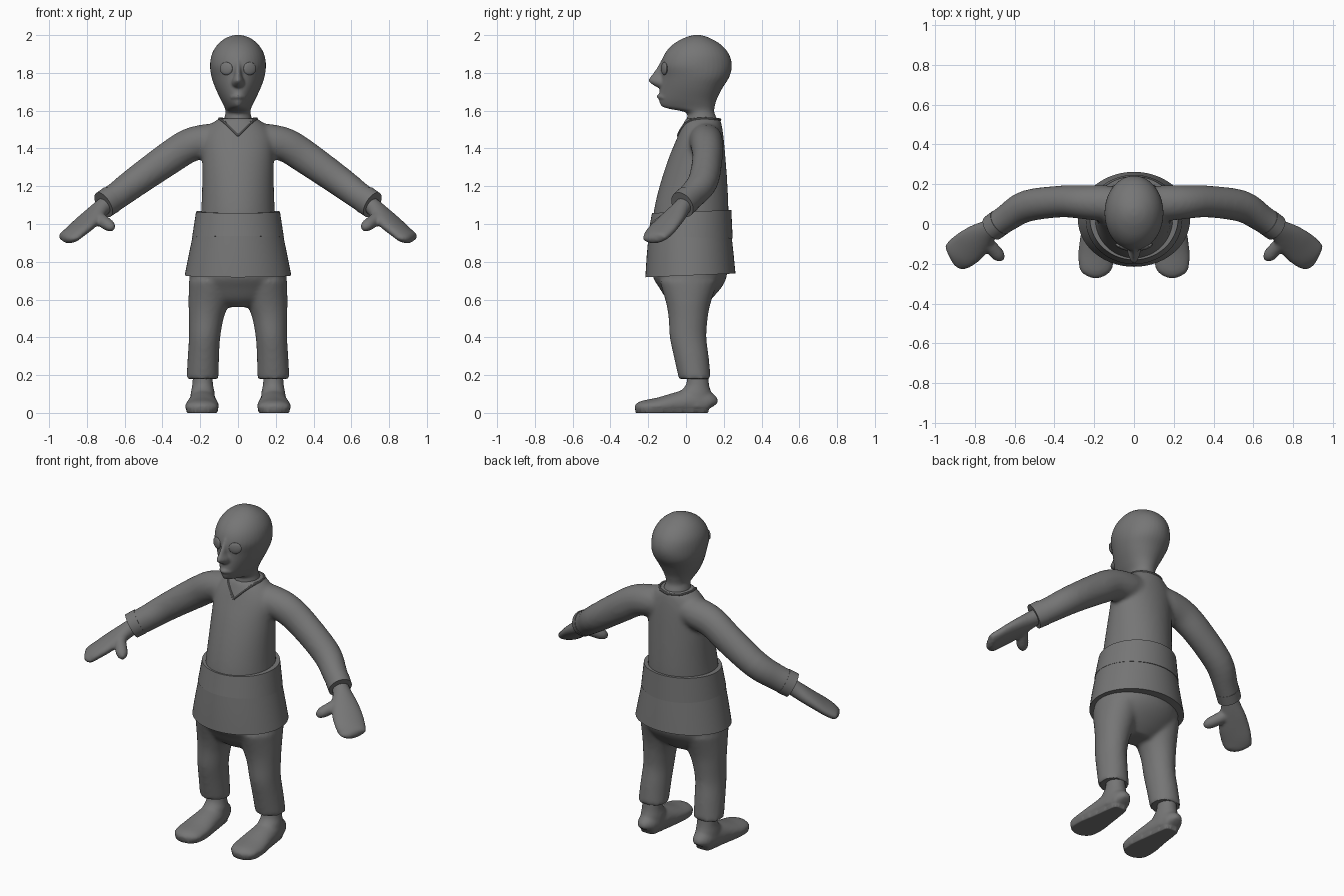
import bpy, bmesh, math
from mathutils import Vector

grey = bpy.data.materials.new("plain grey")
grey.diffuse_color = (0.18, 0.18, 0.18, 1)


def spline(secs, k):
    """Catmull-Rom interpolation of section tuples."""
    out = []
    for i in range(len(secs) - 1):
        p = [secs[min(max(j, 0), len(secs) - 1)] for j in (i - 1, i, i + 1, i + 2)]
        for s in range(k):
            t = s / k
            out.append([0.5 * (2 * b + (c - a) * t + (2 * a - 5 * b + 4 * c - d) * t * t
                               + (3 * b - a - 3 * c + d) * t ** 3) for a, b, c, d in zip(*p)])
    return out + [list(secs[-1])]


def skin(bm, rings):
    """Join rings of points into a closed solid."""
    vs = [[bm.verts.new(p) for p in r] for r in rings]
    n = len(vs[0])
    for a, b in zip(vs, vs[1:]):
        for i in range(n):
            bm.faces.new((a[i], a[(i + 1) % n], b[(i + 1) % n], b[i]))
    bm.faces.new(vs[0])
    bm.faces.new(vs[-1])


def stack(bm, secs, cx=0, k=4, n=40):
    """Level sections: (z, x offset, half width, front y, back y, egg taper, tilt)."""
    rings = []
    for z, x, rx, y0, y1, egg, tilt in spline(secs, k):
        ring = []
        for i in range(n):
            a = 2 * math.pi * i / n
            s = math.sin(a)
            ring.append((cx * x + rx * math.cos(a) * (1 + egg * s),
                         (y0 + y1) / 2 + (y1 - y0) / 2 * s, z + tilt * s))
        rings.append(ring)
    skin(bm, rings)


def tube(bm, secs, side=1, k=4, n=24):
    """Sections along a path: (x, y, z, horizontal radius, vertical radius)."""
    pts = spline(secs, k)
    cs = [Vector((p[0] * side, p[1], p[2])) for p in pts]
    rings = []
    for i, (c, p) in enumerate(zip(cs, pts)):
        t = (cs[min(i + 1, len(cs) - 1)] - cs[max(i - 1, 0)]).normalized()
        u = t.cross(Vector((0, 0, 1))).normalized()
        v = u.cross(t)
        rings.append([c + u * p[3] * math.cos(2 * math.pi * j / n)
                      + v * p[4] * math.sin(2 * math.pi * j / n) for j in range(n)])
    skin(bm, rings)


def finish(bm, name, voxel=0, smooth=4):
    """Make the object; with a voxel size its solids fuse into one soft skin."""
    bmesh.ops.recalc_face_normals(bm, faces=bm.faces)
    me = bpy.data.meshes.new(name)
    bm.to_mesh(me)
    bm.free()
    ob = bpy.data.objects.new(name, me)
    bpy.context.collection.objects.link(ob)
    bpy.context.view_layer.objects.active = ob
    bpy.ops.object.select_all(action='DESELECT')
    ob.select_set(True)
    if voxel:
        m = ob.modifiers.new("fuse", 'REMESH')
        m.mode, m.voxel_size = 'VOXEL', voxel
        bpy.ops.object.modifier_apply(modifier=m.name)
        m = ob.modifiers.new("soften", 'SMOOTH')
        m.factor, m.iterations = 0.5, smooth
        bpy.ops.object.modifier_apply(modifier=m.name)
    ob.data.materials.clear()
    ob.data.materials.append(grey)
    bpy.ops.object.shade_smooth_by_angle(angle=math.radians(40))
    return ob


# tunic: torso and sleeves fused
bm = bmesh.new()
stack(bm, [(0.95, 0, .205, -.18, .22, 0, 0), (1.07, 0, .195, -.17, .225, 0, 0),
           (1.2, 0, .19, -.14, .22, 0, 0), (1.34, 0, .19, -.095, .21, 0, 0),
           (1.45, 0, .19, -.05, .20, 0, 0), (1.52, 0, .15, -.02, .19, 0, 0),
           (1.56, 0, .10, .0, .18, 0, 0)])
for s in (1, -1):
    tube(bm, [(.06, .1, 1.45, .085, .085), (.16, .105, 1.44, .09, .09),
              (.26, .11, 1.415, .085, .09), (.37, .113, 1.345, .08, .088),
              (.54, .09, 1.225, .08, .08), (.64, .03, 1.15, .07, .074),
              (.705, -.015, 1.107, .066, .074)], s)
tunic = finish(bm, "tunic", .012, 8)

# neckline: a raised edge following the tunic, dipping to a V in front
bm = bmesh.new()
half = [(0, -.05, 1.47), (.045, -.025, 1.515), (.085, .01, 1.555), (.1, .09, 1.562),
        (.07, .16, 1.56), (0, .182, 1.552)]
for s in (1, -1):
    path = [tunic.closest_point_on_mesh(Vector((p[0] * s, p[1], p[2])))[1]
            for p in spline(half, 5)]
    tube(bm, [(p.x, p.y, p.z, .007, .007) for p in path], 1, 1, 8)
finish(bm, "neckline")

# sleeve cuffs
for s in (1, -1):
    bm = bmesh.new()
    tube(bm, [(.672, .009, 1.129, .068, .075), (.712, -.02, 1.102, .067, .074)], s, 1, 32)
    finish(bm, "cuff")

# sash and skirt of the tunic
bm = bmesh.new()
stack(bm, [(.93, 0, .243, -.202, .247, 0, -.006), (1.066, 0, .222, -.18, .24, 0, .008)], k=1, n=56)
finish(bm, "sash")
bm = bmesh.new()
stack(bm, [(.728, 0, .282, -.215, .262, 0, .01), (.83, 0, .262, -.208, .253, 0, 0),
           (.95, 0, .237, -.197, .24, 0, 0)], k=2, n=56)
finish(bm, "skirt")

# trousers: hips and two legs fused
bm = bmesh.new()
stack(bm, [(.56, 0, .10, -.05, .08, 0, 0), (.6, 0, .19, -.10, .13, 0, 0),
           (.66, 0, .24, -.14, .185, 0, 0), (.72, 0, .258, -.175, .215, 0, 0),
           (.8, 0, .24, -.18, .22, 0, 0)])
for s in (1, -1):
    stack(bm, [(.18, .188, .085, -.038, .132, 0, 0), (.3, .183, .083, -.065, .12, 0, 0),
               (.4, .177, .083, -.086, .108, 0, 0), (.5, .168, .092, -.092, .115, 0, 0),
               (.58, .155, .107, -.105, .13, 0, 0), (.7, .14, .12, -.14, .17, 0, 0)], s)
finish(bm, "trousers", .012, 6)

# feet: flat sole, long rounded toe, ankle
for s in (1, -1):
    bm = bmesh.new()
    tube(bm, [(.188, .143, .035, .025, .03), (.188, .125, .05, .052, .055),
              (.188, .05, .06, .067, .072), (.188, -.04, .05, .078, .062),
              (.19, -.14, .036, .09, .047), (.192, -.22, .03, .084, .037),
              (.192, -.252, .027, .06, .028), (.192, -.27, .025, .025, .016)], s)
    stack(bm, [(.03, .188, .066, -.04, .14, 0, 0), (.1, .187, .064, -.04, .135, 0, 0),
               (.15, .187, .055, .0, .122, 0, 0), (.24, .187, .05, .01, .115, 0, 0)], s)
    foot = finish(bm, "foot", .009, 5)
    for v in foot.data.vertices:      # level sole
        if v.co.z < .018:
            v.co.z = max(0, v.co.z - .012)

# mitten hands with a thumb
for s in (1, -1):
    bm = bmesh.new()
    tube(bm, [(.67, .012, 1.13, .045, .042), (.72, -.022, 1.087, .05, .045),
              (.775, -.068, 1.035, .075, .042), (.83, -.115, .985, .088, .038),
              (.88, -.153, .943, .085, .034), (.902, -.172, .922, .07, .028),
              (.915, -.18, .912, .03, .014)], s)
    tube(bm, [(.76, -.07, 1.05, .03, .035), (.715, -.12, 1.015, .034, .034),
              (.68, -.158, .99, .032, .03), (.66, -.178, .975, .015, .014)], s)
    finish(bm, "hand", .009, 4)

# head: neck, jaw, skull and nose fused
bm = bmesh.new()
stack(bm, [(1.5, 0, .085, .02, .17, 0, 0), (1.55, 0, .075, .005, .165, 0, 0),
           (1.59, 0, .066, -.0, .15, 0, 0), (1.61, 0, .066, -.09, .15, .3, 0),
           (1.625, 0, .07, -.13, .153, .38, 0), (1.66, 0, .088, -.143, .163, .3, 0),
           (1.72, 0, .118, -.138, .193, .2, 0), (1.78, 0, .14, -.132, .23, .1, 0),
           (1.84, 0, .148, -.133, .243, 0, 0), (1.9, 0, .138, -.113, .227, 0, 0),
           (1.95, 0, .108, -.07, .185, 0, 0), (1.985, 0, .064, -.01, .125, 0, 0),
           (2.0, 0, .02, .04, .08, 0, 0)])
stack(bm, [(1.72, 0, .02, -.145, -.09, 0, 0), (1.738, 0, .034, -.178, -.08, .3, 0),
           (1.76, 0, .032, -.2, -.08, .3, 0), (1.79, 0, .021, -.18, -.08, .2, 0),
           (1.83, 0, .017, -.152, -.08, 0, 0), (1.87, 0, .014, -.13, -.08, 0, 0)], n=20)
tube(bm, [(-.036, -.115, 1.67, .01, .008), (0, -.142, 1.675, .014, .013),
          (.036, -.115, 1.67, .01, .008)], n=12)
head = finish(bm, "head", .007, 4)

# eyes: shallow lenses seated on the face
for s in (1, -1):
    at = head.closest_point_on_mesh(Vector((.062 * s, -.115, 1.823)))[1]
    bm = bmesh.new()
    bmesh.ops.create_uvsphere(bm, u_segments=20, v_segments=12, radius=1)
    for v in bm.verts:
        v.co = Vector((v.co.x * .034, v.co.y * .012 + v.co.x * s * .013, v.co.z * .034)) + at
    finish(bm, "eye")
